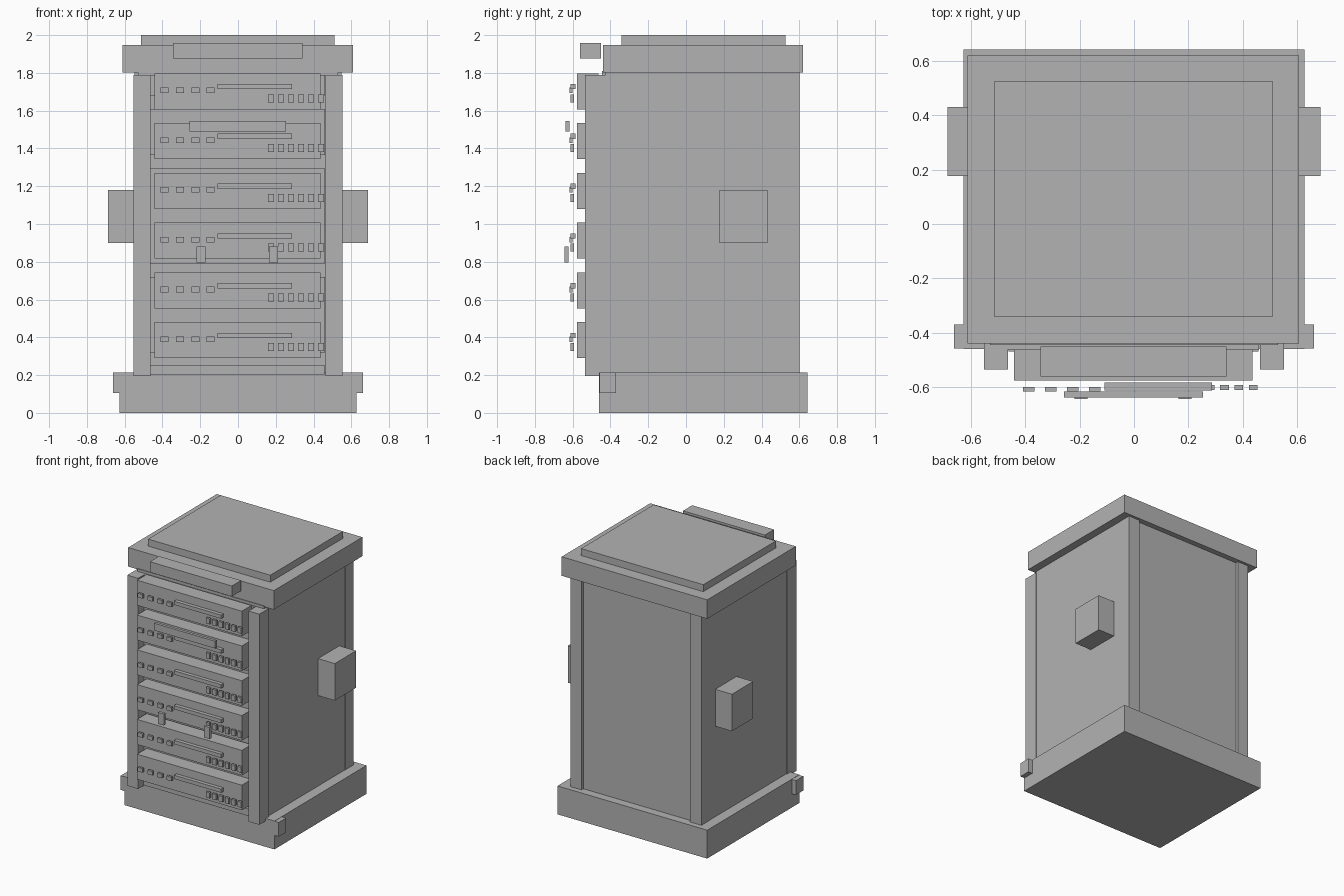
import bpy
import bmesh
from mathutils import Vector

if "Cube" in bpy.data.objects:
    bpy.data.objects.remove(bpy.data.objects["Cube"])

grey = bpy.data.materials.new("plain grey")
grey.diffuse_color = (0.45, 0.45, 0.45, 1.0)
grey.use_nodes = True
grey.node_tree.nodes["Principled BSDF"].inputs["Base Color"].default_value = grey.diffuse_color


def boxes(name, spans):
    """One object made of boxes, each given as (x0, x1), (y0, y1), (z0, z1)."""
    bm = bmesh.new()
    for span in spans:
        verts = bmesh.ops.create_cube(bm, size=1.0)["verts"]
        for v in verts:
            v.co = Vector([(a + b) / 2 + c * (b - a) for c, (a, b) in zip(v.co, span)])
    mesh = bpy.data.meshes.new(name)
    bm.to_mesh(mesh)
    bm.free()
    mesh.materials.append(grey)
    obj = bpy.data.objects.new(name, mesh)
    bpy.context.collection.objects.link(obj)
    return obj


def both_sides(x0, x1, y, z):
    return [((x0, x1), y, z), ((-x1, -x0), y, z)]


# Plinth with two stepped blocks at its front corners
boxes("plinth", [((-0.627, 0.627), (-0.46, 0.642), (0.0, 0.215))])
boxes("plinth_corner_block", both_sides(0.60, 0.662, (-0.458, -0.37), (0.105, 0.213)))

# Cabinet: core, side panels, front and rear posts
boxes("cabinet_core", [((-0.53, 0.53), (-0.445, 0.578), (0.20, 1.81))])
boxes("side_panel", both_sides(0.50, 0.547, (-0.425, 0.595), (0.20, 1.81)))
boxes("front_post", both_sides(0.463, 0.553, (-0.535, -0.42), (0.195, 1.79)))
boxes("rear_post", both_sides(0.455, 0.549, (0.50, 0.60), (0.20, 1.81)))
boxes("front_sill", [((-0.462, 0.458), (-0.47, -0.43), (0.20, 0.253))])

# Plates behind the rack units
boxes("backing_plate", [((-0.463, 0.46), (-0.462, -0.44), z)
                        for z in ((0.32, 0.72), (0.79, 1.295), (1.365, 1.61), (1.68, 1.79))])

# Roof: cap, raised lid and front sign block
boxes("roof_cap", [((-0.612, 0.608), (-0.44, 0.62), (1.803, 1.947))])
boxes("roof_lid", [((-0.514, 0.51), (-0.342, 0.527), (1.94, 2.0))])
boxes("sign_block", [((-0.345, 0.341), (-0.561, -0.451), (1.877, 1.957))])

# Side boxes
boxes("side_box", both_sides(0.54, 0.687, (0.177, 0.431), (0.90, 1.18)))

# Rack units, each with lights, a slot bar and a row of ports
for i in range(6):
    z = 0.29 + i * 0.2635
    boxes("rack_unit", [((-0.442, 0.436), (-0.577, -0.462), (z, z + 0.19))])
    boxes("slot_bar", [((-0.108, 0.287), (-0.612, -0.584), (z + 0.106, z + 0.134))])
    boxes("light_row", [((x - 0.021, x + 0.021), (-0.617, -0.60), (z + 0.085, z + 0.115))
                        for x in (-0.388 + 0.081 * k for k in range(4))])
    boxes("port_row", [((x - 0.016, x + 0.016), (-0.611, -0.593), (z + 0.037, z + 0.079))
                       for x in (0.174 + 0.053 * k for k in range(6))])

# Label strip and two pull handles
boxes("label_strip", [((-0.258, 0.254), (-0.638, -0.616), (1.49, 1.545))])
boxes("pull_handle", [((x - 0.024, x + 0.024), (-0.644, -0.622), (0.795, 0.882))
                      for x in (-0.195, 0.188)])
